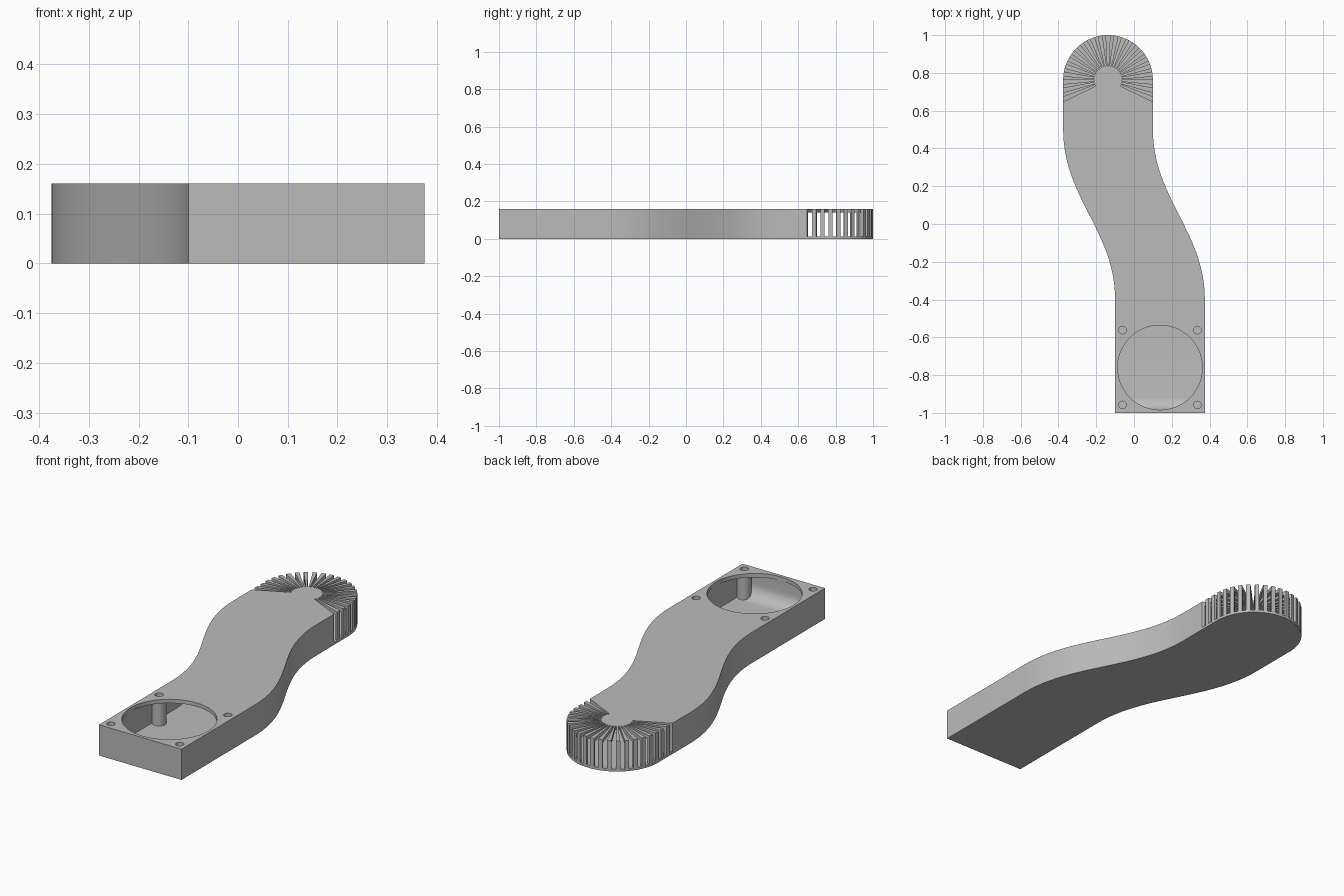
import bpy, bmesh
from math import sin, cos, pi, radians
from mathutils import Vector

if "Cube" in bpy.data.objects:
    bpy.data.objects.remove(bpy.data.objects["Cube"])

HALF = 0.2375           # half width of the duct
SHIFT = 0.1375          # sideways offset of each end
HEIGHT, ROOF, FLOOR, WALL = 0.16, 0.02, 0.0125, 0.0125
TIP_Y, FAN_Y = 0.7625, -0.76

grey = bpy.data.materials.new("grey plastic")
grey.use_nodes = True
grey.diffuse_color = (0.5, 0.5, 0.5, 1)
grey.node_tree.nodes["Principled BSDF"].inputs["Base Color"].default_value = (0.5, 0.5, 0.5, 1)


def make_object(name, bm):
    bmesh.ops.recalc_face_normals(bm, faces=bm.faces)
    mesh = bpy.data.meshes.new(name)
    bm.to_mesh(mesh)
    bm.free()
    mesh.materials.append(grey)
    obj = bpy.data.objects.new(name, mesh)
    bpy.context.collection.objects.link(obj)
    return obj


def add_prism(bm, points, z0, z1):
    """Extrude a flat outline from z0 to z1."""
    face = bm.faces.new([bm.verts.new((x, y, z0)) for x, y in points])
    top = bmesh.ops.extrude_face_region(bm, geom=[face])["geom"]
    verts = [v for v in top if isinstance(v, bmesh.types.BMVert)]
    bmesh.ops.translate(bm, verts=verts, vec=(0, 0, z1 - z0))


def circle(cx, cy, r, n):
    return [(cx + r * cos(2 * pi * i / n), cy + r * sin(2 * pi * i / n)) for i in range(n)]


def bend(steps=28):
    """Centre line of the S-bend, front to back."""
    y0, y1, h = -0.4, 0.5, 0.4
    ys = (y0, y0 + h * (y1 - y0), y1 - h * (y1 - y0), y1)
    xs = (SHIFT, SHIFT, -SHIFT, -SHIFT)
    result = []
    for i in range(steps + 1):
        t = i / steps
        w = ((1 - t) ** 3, 3 * t * (1 - t) ** 2, 3 * t * t * (1 - t), t ** 3)
        result.append((sum(a * b for a, b in zip(w, xs)), sum(a * b for a, b in zip(w, ys))))
    return result


def duct_outline(inset):
    """Square front, S-bend and rounded tip, moved inwards by inset."""
    r = HALF - inset
    line = bend()
    right = [(SHIFT + r, -1 + inset)] + [(x + r, y) for x, y in line]
    tip = [(-SHIFT + r * cos(pi * i / 48), TIP_Y + r * sin(pi * i / 48)) for i in range(49)]
    left = [(x - r, y) for x, y in reversed(line)] + [(SHIFT - r, -1 + inset)]
    return right + tip + left


def combine(target, tool, operation):
    mod = target.modifiers.new(operation, "BOOLEAN")
    mod.operation, mod.solver, mod.object = operation, "EXACT", tool
    bpy.context.view_layer.objects.active = target
    bpy.ops.object.modifier_apply(modifier=mod.name)
    bpy.data.objects.remove(tool)


# Outer body
bm = bmesh.new()
add_prism(bm, duct_outline(0), 0, HEIGHT)
duct = make_object("air_duct", bm)

# Hollow inside, with a rounded ramp at the front of the floor
bm = bmesh.new()
add_prism(bm, duct_outline(WALL), FLOOR, HEIGHT - ROOF)
front_edge = [e for e in bm.edges
              if all(v.co.y < -0.9 and v.co.z < FLOOR + 0.001 for v in e.verts)]
bmesh.ops.bevel(bm, geom=front_edge, offset=0.07, segments=10, profile=0.5, affect="EDGES")
combine(duct, make_object("cavity", bm), "DIFFERENCE")

# Screw posts in the corners of the fan mount, then their holes
corners = [(SHIFT + sx * 0.198, FAN_Y + sy * 0.198) for sx in (-1, 1) for sy in (-1, 1)]
bm = bmesh.new()
for x, y in corners:
    add_prism(bm, circle(x, y, 0.034, 24), FLOOR / 2, HEIGHT - ROOF / 2)
combine(duct, make_object("screw_posts", bm), "UNION")
bm = bmesh.new()
for x, y in corners:
    add_prism(bm, circle(x, y, 0.02, 24), 0.025, HEIGHT + 0.1)
combine(duct, make_object("screw_holes", bm), "DIFFERENCE")

# Round fan opening in the roof
bm = bmesh.new()
add_prism(bm, circle(SHIFT, FAN_Y, 0.224, 72), HEIGHT - ROOF - 0.01, HEIGHT + 0.1)
combine(duct, make_object("fan_opening", bm), "DIFFERENCE")

# Radial outlet slots through roof and side wall around the tip
bm = bmesh.new()
for k in range(-11, 12):
    middle = radians(90 + 10.3 * k)
    points = [(-SHIFT + r * cos(middle + d), TIP_Y + r * sin(middle + d))
              for r, d in ((0.075, -0.045), (0.3, -0.045), (0.3, 0.045), (0.075, 0.045))]
    add_prism(bm, points, FLOOR + 0.0005, HEIGHT + 0.1)
combine(duct, make_object("outlet_slots", bm), "DIFFERENCE")

# Smooth curves, crisp edges
bpy.ops.object.select_all(action="DESELECT")
duct.select_set(True)
bpy.context.view_layer.objects.active = duct
bpy.ops.object.shade_smooth_by_angle(angle=radians(30))
